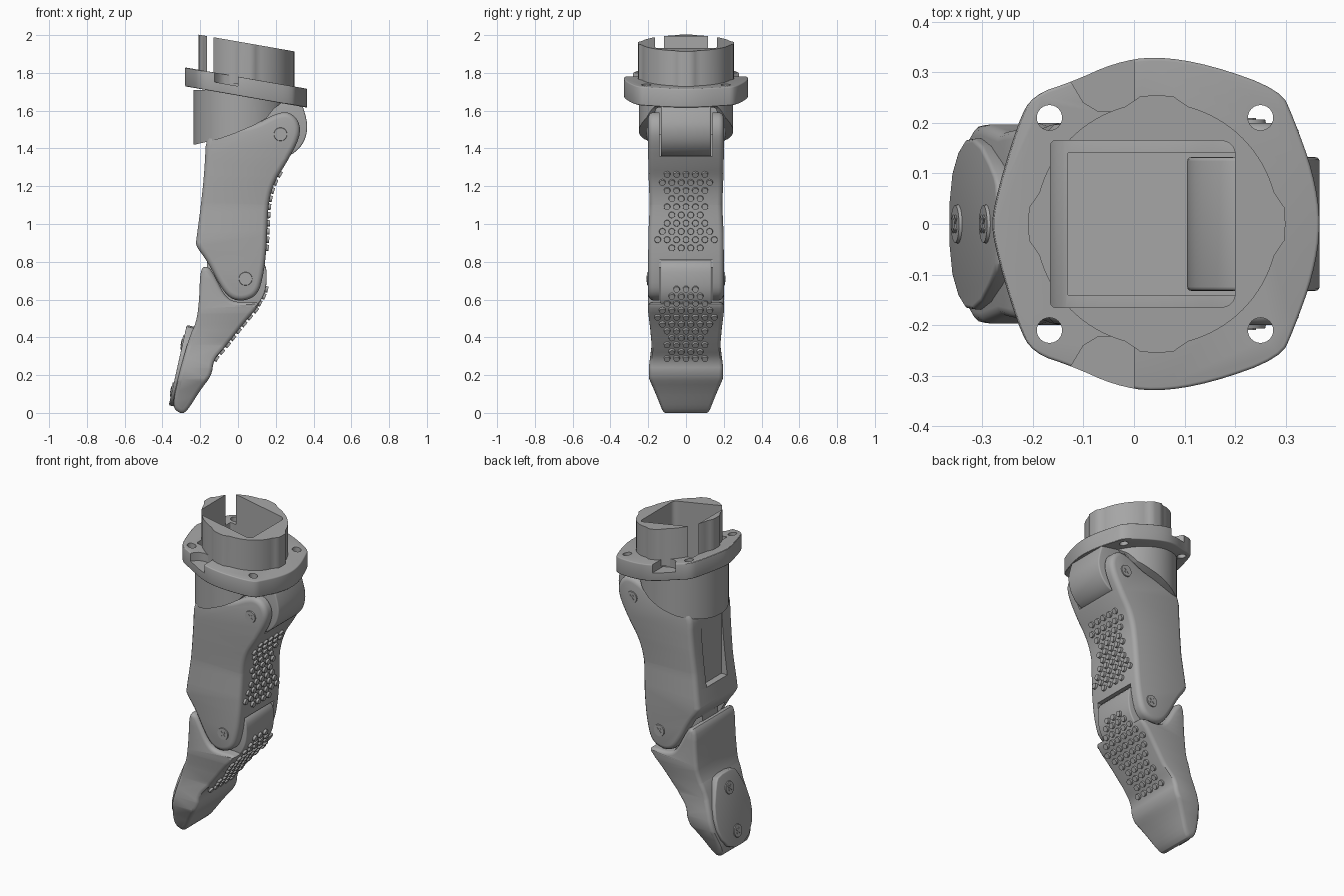
import bpy, bmesh, math
from mathutils import Vector, Matrix

if "Cube" in bpy.data.objects:
    bpy.data.objects.remove(bpy.data.objects["Cube"])

GREY = (0.38, 0.38, 0.38, 1)
grey = bpy.data.materials.new("plain grey")
grey.use_nodes = True
grey.diffuse_color = GREY
grey.node_tree.nodes["Principled BSDF"].inputs["Base Color"].default_value = GREY


def smooth(pts, rounds=2):
    """Round the corners of a closed outline by corner cutting."""
    for _ in range(rounds):
        out = []
        for i, p in enumerate(pts):
            a, b = Vector(p), Vector(pts[(i + 1) % len(pts)])
            out += [a.lerp(b, 0.25), a.lerp(b, 0.75)]
        pts = out
    return [Vector(p) for p in pts]


def inset(pts, d):
    """Move a counter-clockwise outline inwards by d."""
    out = []
    for i, p in enumerate(pts):
        e1 = (p - pts[i - 1]).normalized()
        e2 = (pts[(i + 1) % len(pts)] - p).normalized()
        n = Vector((-e1.y - e2.y, e1.x + e2.x)).normalized()
        out.append(p + n * d / max(0.6, n.dot(Vector((-e1.y, e1.x)))))
    return out


def lerp_table(table, z):
    if z <= table[0][0]:
        return table[0][1]
    for (a, u), (b, v) in zip(table, table[1:]):
        if z <= b:
            return u + (v - u) * (z - a) / (b - a)
    return table[-1][1]


def finish(name, bm):
    bmesh.ops.recalc_face_normals(bm, faces=bm.faces)
    mesh = bpy.data.meshes.new(name)
    bm.to_mesh(mesh)
    bm.free()
    mesh.materials.append(grey)
    obj = bpy.data.objects.new(name, mesh)
    bpy.context.collection.objects.link(obj)
    return obj


def shade(obj):
    bpy.ops.object.select_all(action="DESELECT")
    obj.select_set(True)
    bpy.context.view_layer.objects.active = obj
    bpy.ops.object.shade_smooth_by_angle(angle=math.radians(32))


def prism(name, pts, lo, hi, side=True, edge=0.0, widths=None, shear=0.0):
    """Extrude an outline along y (side) or z, with rounded rims."""
    pts = [Vector(p) for p in pts]
    if sum(p.cross(q) for p, q in zip(pts, pts[1:] + pts[:1])) < 0:
        pts.reverse()
    arc = [math.radians(t) for t in (0, 30, 60, 90)] if edge else [0]
    rim = [(edge * (1 - math.cos(t)), edge * (1 - math.sin(t))) for t in arc]
    layers = [(lo + a, d) for a, d in rim] + [(hi - a, d) for a, d in reversed(rim)]
    bm = bmesh.new()
    rings = []
    for h, d in layers:
        ring = inset(pts, d) if d else pts
        rings.append([bm.verts.new((p.x, h, p.y) if side else (p.x, p.y, h)) for p in ring])
    for r, s in zip(rings, rings[1:]):
        for i in range(len(r)):
            j = (i + 1) % len(r)
            bm.faces.new((r[i], r[j], s[j], s[i]))
    bm.faces.new(rings[0])
    bm.faces.new(rings[-1])
    if widths:
        for z, _ in widths:
            bmesh.ops.bisect_plane(bm, geom=bm.verts[:] + bm.edges[:] + bm.faces[:],
                                   plane_co=(0, 0, z), plane_no=(0, 0, 1))
        for v in bm.verts:
            v.co.y *= lerp_table(widths, v.co.z) / hi
    for v in bm.verts:
        v.co.z += shear * v.co.x
    return finish(name, bm)


def box(name, x, y, z):
    return prism(name, [(x[0], z[0]), (x[1], z[0]), (x[1], z[1]), (x[0], z[1])], *y)


def boolean(target, cutter, keep=False):
    mod = target.modifiers.new("cut", "BOOLEAN")
    mod.object, mod.operation, mod.solver = cutter, "DIFFERENCE", "EXACT"
    bpy.context.view_layer.objects.active = target
    bpy.ops.object.modifier_apply(modifier=mod.name)
    if not keep:
        bpy.data.objects.remove(cutter)


def circle(cx, cy, r, n=48):
    return [(cx + r * math.cos(2 * math.pi * i / n), cy + r * math.sin(2 * math.pi * i / n))
            for i in range(n)]


SLOPE = -0.175

# Collar: sloping flange with four holes and two edge pockets
half = [(.37, 0), (.355, .1), (.315, .21), (.29, .265), (.15, .315), (.04, .332),
        (-.04, .318), (-.12, .282), (-.2, .255), (-.23, .2), (-.28, .03)]
plan = half + [(x, -y) for x, y in reversed(half[1:])]
flange = prism("collar_flange", smooth(plan), 1.68, 1.78, side=False, edge=0.006, shear=SLOPE)
for s in (-1, 1):
    for x in (-.167, .25):
        boolean(flange, prism("hole_cutter", circle(x, s * .21, .025, 24), 1.5, 2, side=False))
    pocket = [(-.13, .4), (-.13, .29), (-.1, .24), (-.07, .222), (0, .222), (0, .4)]
    boolean(flange, prism("pocket_cutter", [(x, s * y) for x, y in pocket],
                          1.73, 1.9, side=False, shear=SLOPE))

# Collar: upper tube with four shallow lobes
ring = []
for i in range(96):
    a = 2 * math.pi * i / 96
    off = abs((a + math.pi / 4) % (math.pi / 2) - math.pi / 4)
    r = .24 + .014 * min(1, max(0, (.24 - off) / .1))
    ring.append((.045 + r * math.cos(a), r * math.sin(a)))
tube = prism("collar_tube", ring, 1.74, 1.966, side=False, shear=SLOPE)

# Collar: skirt with a swept lower edge
skirt = prism("collar_skirt", circle(.015, 0, .25, 64), 1.38, 1.71, side=False)
below = [(-.4, 1.415), (-.23, 1.42), (-.1, 1.45), (-.02, 1.478), (.08, 1.52), (.15, 1.56),
         (.19, 1.61), (.24, 1.65), (.5, 1.66), (.5, 1.2), (-.4, 1.2)]
boolean(skirt, prism("skirt_cutter", below, -.5, .5))
boolean(skirt, box("skirt_top_cutter", (.19, .4), (-.5, .5), (1.655, 1.9)))

# Opening running through the collar
half = [(.2, .1), (.2, .165), (.13, .165), (-.14, .165), (-.165, .165), (-.165, .14)]
bore = prism("bore_cutter", smooth(half + [(x, -y) for x, y in reversed(half)]),
             1.2, 2.3, side=False)
for part in (flange, tube, skirt):
    boolean(part, bore, keep=True)
bpy.data.objects.remove(bore)

# Collar: hinge barrel between the upper ears
barrel = smooth([(.33, 1.66), (.36, 1.57), (.37, 1.5), (.345, 1.42), (.28, 1.36), (.2, 1.355),
                 (.12, 1.4), (.1, 1.5), (.12, 1.58), (.2, 1.66)])
upper_barrel = prism("upper_hinge_barrel", barrel, -.132, .132, edge=0.008)

# Upper segment with forked ears at both ends
upper_outline = smooth([
    (.2, 1.585), (.27, 1.595), (.325, 1.545), (.33, 1.46), (.255, 1.32), (.195, 1.23),
    (.162, 1.12), (.155, .98), (.15, .86), (.135, .73), (.105, .625), (.03, .59),
    (-.045, .605), (-.1, .68), (-.16, .8), (-.225, .885), (-.22, .92), (-.19, 1.15),
    (-.175, 1.32), (-.17, 1.46), (-.08, 1.5), (.08, 1.52)])
upper = prism("upper_segment", upper_outline, -.2, .2, edge=0.028,
              widths=[(.85, .2), (.95, .199), (1.1, .192), (1.25, .198), (1.35, .2)])
boolean(upper, box("upper_fork_cutter", (-.13, .6), (-.14, .14), (1.36, 1.8)))
boolean(upper, box("lower_fork_cutter", (-.5, .5), (-.141, .141), (.4, .81)))
boolean(upper, box("back_groove_cutter", (-.4, -.17), (-.1, .1), (1.0, 1.8)))

# Lower segment, narrowing to the tip
lower_outline = smooth([
    (-.2, .77), (-.155, .775), (-.125, .73), (-.07, .62), (-.02, .585), (.1, .588),
    (.115, .57), (.03, .475), (-.07, .345), (-.13, .28), (-.138, .2), (-.2, .12),
    (-.275, .0), (-.31, -.002), (-.345, .03), (-.335, .12), (-.26, .4), (-.22, .48),
    (-.205, .6)])
lower = prism("lower_segment", lower_outline, -.2, .2, edge=0.022,
              widths=[(0, .12), (.1, .16), (.18, .195), (.24, .197), (.36, .182),
                      (.45, .19), (.53, .2), (.7, .2)])
tongue_outline = smooth([(-.1, .55), (.08, .54), (.14, .62), (.155, .71), (.145, .8),
                         (.06, .83), (-.04, .81), (-.1, .7)])
tongue = prism("lower_hinge_barrel", tongue_outline, -.135, .135, edge=0.008)

# Pull link bridging the two segments at the back
link = box("pull_link", (-.165, -.09), (-.075, .075), (.6, .95))


def outer_x(outlines, z):
    """Furthest +x of the given outlines at height z."""
    best = -9
    for pts in outlines:
        for p, q in zip(pts, pts[1:] + pts[:1]):
            if min(p.y, q.y) <= z < max(p.y, q.y):
                best = max(best, p.x + (q.x - p.x) * (z - p.y) / (q.y - p.y))
    return best


def facing(pos, normal):
    return Matrix.Translation(pos) @ Vector(normal).to_track_quat("Z", "Y").to_matrix().to_4x4()


def studs(name, outlines, top, step, rows, spread):
    """Staggered grip studs following the outer face."""
    bm = bmesh.new()
    for row in range(rows):
        z = top - row * step
        x = outer_x(outlines, z)
        slope = (outer_x(outlines, z + .02) - outer_x(outlines, z - .02)) / .04
        width = lerp_table(spread, z)
        for k in range(-4, 5):
            y = .05 * (k + .5 * (row % 2))
            if abs(y) <= width:
                bmesh.ops.create_cone(bm, cap_ends=True, segments=14, radius1=.019,
                                      radius2=.016, depth=.026,
                                      matrix=facing((x, y, z), (1, 0, -slope)))
    return finish(name, bm)


upper_studs = studs("upper_grip_studs", [upper_outline], 1.265, .0435, 10,
                    [(.87, .11), (.91, .155), (1.1, .11), (1.22, .13), (1.265, .11)])
lower_studs = studs("lower_grip_studs", [lower_outline, tongue_outline], .655, .0365, 11,
                    [(.28, .105), (.4, .11), (.5, .155), (.6, .11), (.655, .06)])

# Back pad: a tapered plate lying on the rear of the tip
half = [(.0, .08), (.11, .165), (.25, .17), (.4, .105), (.435, .07)]
pad = prism("back_pad", smooth(half + [(s, -y) for s, y in reversed(half)], 1),
            -.02, .025, side=False, edge=0.008)
along = Vector((.095, 0, .425)).normalized()
out = Vector((-along.z, 0, along.x))
frame = Matrix((along, out.cross(along), out)).transposed().to_4x4()
pad.data.transform(Matrix.Translation((-.342, 0, .035)) @ frame)


def screw(name, pos, normal, r=.037):
    """Low round head with a cross."""
    bm = bmesh.new()
    m = facing(pos, normal)
    bmesh.ops.create_cone(bm, cap_ends=True, segments=32, radius1=r, radius2=r * .92,
                          depth=.012, matrix=m)
    for turn in (math.pi / 4, -math.pi / 4):
        bmesh.ops.create_cube(bm, size=1, matrix=m @ Matrix.Rotation(turn, 4, "Z")
                              @ Matrix.Diagonal((r, r * .25, .018, 1)))
    return finish(name, bm)


screws = []
for label, s in (("front", -1), ("back", 1)):
    screws.append(screw(label + "_upper_screw", (.225, s * .2, 1.475), (0, s, 0)))
    screws.append(screw(label + "_lower_screw", (.04, s * .2, .71), (0, s, 0)))
for label, d in (("low", .085), ("high", .34)):
    pos = Vector((-.342, 0, .035)) + along * d + out * .025
    screws.append(screw(label + "_pad_screw", pos, out, .04))

for part in [flange, tube, skirt, upper_barrel, upper, lower, tongue, link,
             upper_studs, lower_studs, pad] + screws:
    shade(part)
